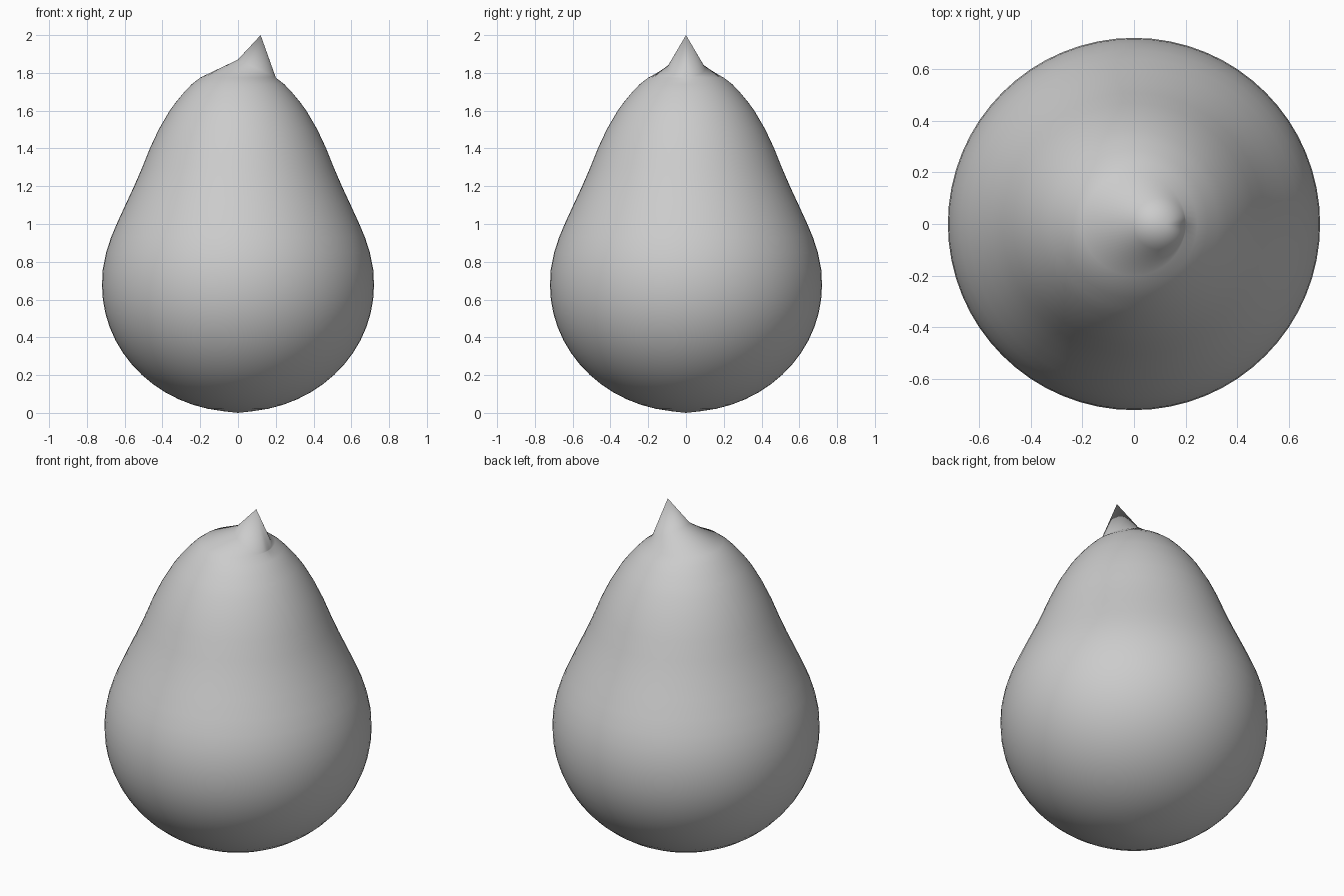
import bpy, bmesh, math
from mathutils import Vector

if "Cube" in bpy.data.objects:
    bpy.data.objects.remove(bpy.data.objects["Cube"])

SEG = 64
# pear profile: rounded base (half ellipse), then tapering shoulders
profile = []
for i in range(1, 15):
    a = math.pi / 2 * i / 14
    profile.append((0.72 * math.sin(a), 0.675 - 0.67 * math.cos(a)))
profile += [(0.716, 0.76), (0.698, 0.85), (0.672, 0.93), (0.638, 1.01), (0.592, 1.11),
            (0.55, 1.2), (0.507, 1.3), (0.467, 1.4), (0.42, 1.5), (0.362, 1.6),
            (0.325, 1.65), (0.285, 1.698), (0.245, 1.74), (0.2, 1.775)]

bm = bmesh.new()


def ring(cx, r, z, tilt=0.0):
    """Ring of vertices around (cx, 0, z), lowered towards +x by tilt."""
    out = []
    for i in range(SEG):
        a = 2 * math.pi * i / SEG
        out.append(bm.verts.new((cx + r * math.cos(a), r * math.sin(a),
                                 z - tilt * math.cos(a))))
    return out


def fan(loop, point):
    v = bm.verts.new(point)
    for i in range(SEG):
        bm.faces.new((loop[i], loop[(i + 1) % SEG], v))


# body rings, then the off-centre tilted ring at the foot of the tip
rings = [ring(0, r, z) for r, z in profile]
rings.append(ring(0.099, 0.1, 1.824, 0.046))
for lo, hi in zip(rings, rings[1:]):
    for i in range(SEG):
        j = (i + 1) % SEG
        bm.faces.new((lo[i], lo[j], hi[j], hi[i]))
fan(rings[0], (0, 0, 0))
# pointed tip leaning to the right
fan(rings[-1], (0.12, 0, 2.0))

bmesh.ops.recalc_face_normals(bm, faces=bm.faces)
mesh = bpy.data.meshes.new("pear_body")
bm.to_mesh(mesh)
bm.free()
body = bpy.data.objects.new("pear_body", mesh)
bpy.context.collection.objects.link(body)
bpy.context.view_layer.objects.active = body
body.select_set(True)
bpy.ops.object.shade_smooth_by_angle(angle=math.radians(60))
